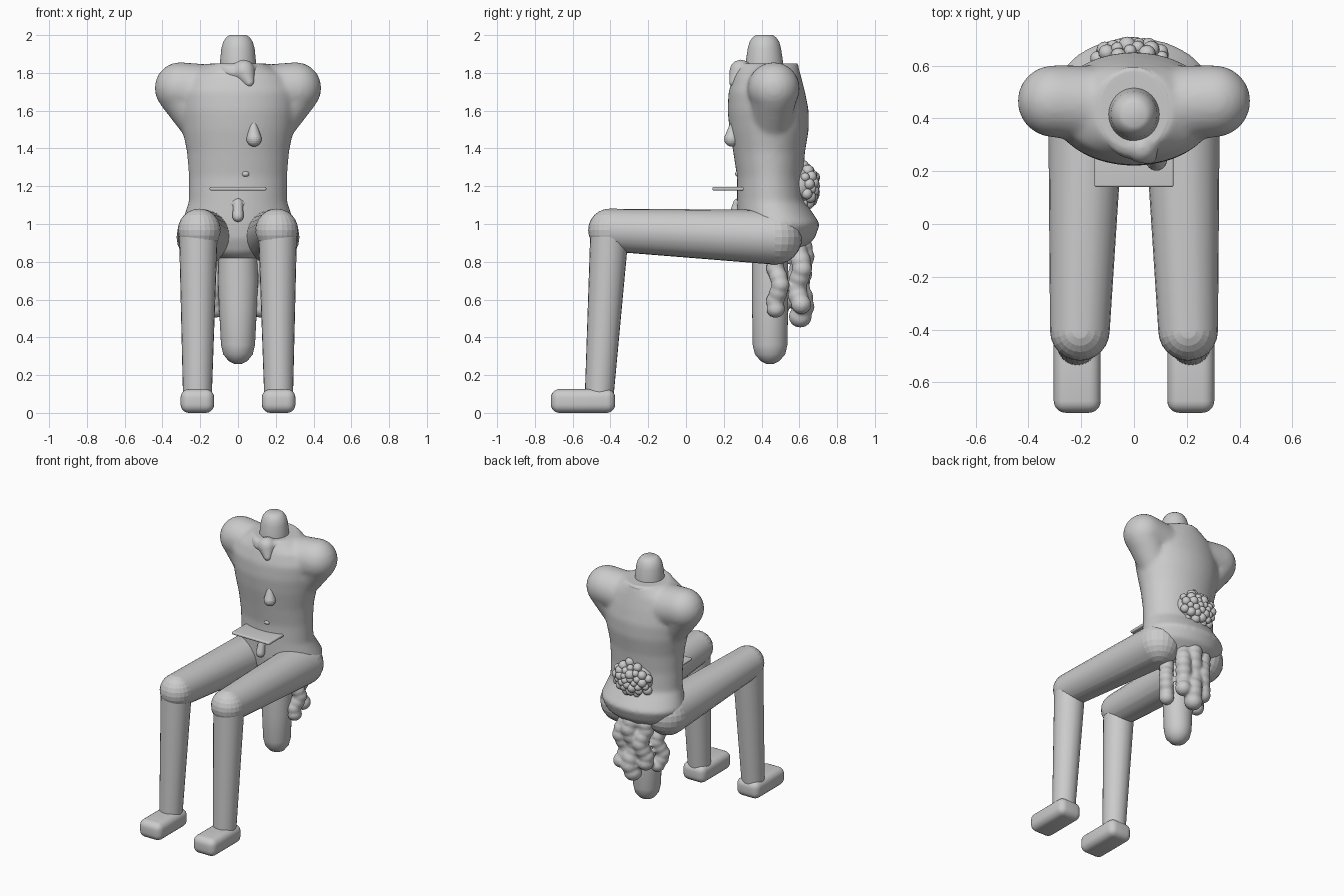
import bpy, bmesh, math, random
from mathutils import Vector, Matrix

cube = bpy.data.objects.get("Cube")
if cube:
    bpy.data.objects.remove(cube)
random.seed(4)

clay = bpy.data.materials.new("grey clay")
clay.use_nodes = True
GREY = (0.6, 0.6, 0.6, 1)
clay.diffuse_color = GREY
clay.node_tree.nodes["Principled BSDF"].inputs["Base Color"].default_value = GREY


def ball(bm, center, size, seg=24):
    """Ellipsoid with radii given by size."""
    m = Matrix.Translation(center) @ Matrix.Diagonal((*size, 1))
    return bmesh.ops.create_uvsphere(bm, u_segments=seg, v_segments=seg // 2,
                                     radius=1, matrix=m)["verts"]


def limb(bm, a, b, ra, rb):
    """Tapered capsule between two points."""
    verts = ball(bm, a, (ra,) * 3) + ball(bm, b, (rb,) * 3)
    hull = bmesh.ops.convex_hull(bm, input=verts)
    extra = set(hull["geom_interior"]) | set(hull["geom_unused"])
    bmesh.ops.delete(bm, geom=[v for v in extra if isinstance(v, bmesh.types.BMVert)],
                     context='VERTS')


def loft(bm, rings, seg=40):
    """Skin of elliptic level rings: z, half width, front y, back y."""
    loops = []
    for z, w, front, back in rings:
        mid, depth = (front + back) / 2, (back - front) / 2
        loops.append([bm.verts.new((w * math.cos(t), mid + depth * math.sin(t), z))
                      for t in (2 * math.pi * i / seg for i in range(seg))])
    for lo, hi in zip(loops, loops[1:]):
        for i in range(seg):
            j = (i + 1) % seg
            bm.faces.new((lo[i], lo[j], hi[j], hi[i]))
    bm.faces.new(loops[0][::-1])
    bm.faces.new(loops[-1])


def finish(bm, name, voxel=0, smooth=0, angle=40):
    """Turn the mesh into a smooth object, optionally fused into one skin."""
    bmesh.ops.recalc_face_normals(bm, faces=bm.faces)
    mesh = bpy.data.meshes.new(name)
    bm.to_mesh(mesh)
    bm.free()
    mesh.materials.append(clay)
    ob = bpy.data.objects.new(name, mesh)
    bpy.context.collection.objects.link(ob)
    if voxel:
        fuse = ob.modifiers.new("fuse", 'REMESH')
        fuse.mode, fuse.voxel_size, fuse.use_smooth_shade = 'VOXEL', voxel, True
        soft = ob.modifiers.new("soften", 'SMOOTH')
        soft.factor, soft.iterations = 0.5, smooth
    else:
        bpy.ops.object.select_all(action='DESELECT')
        ob.select_set(True)
        bpy.context.view_layer.objects.active = ob
        bpy.ops.object.shade_smooth_by_angle(angle=math.radians(angle))
    return ob


def box(name, center, size, bevel):
    bm = bmesh.new()
    bmesh.ops.create_cube(bm, size=1, matrix=Matrix.Translation(center)
                          @ Matrix.Diagonal((*size, 1)))
    bmesh.ops.bevel(bm, geom=bm.edges[:], offset=bevel, segments=5,
                    profile=0.5, affect='EDGES')
    return finish(bm, name)


# Torso with shoulder stumps and buttocks
bm = bmesh.new()
loft(bm, [(0.81, 0.08, 0.36, 0.52), (0.85, 0.18, 0.31, 0.60),
          (0.92, 0.27, 0.28, 0.68), (1.0, 0.30, 0.27, 0.71),
          (1.06, 0.28, 0.27, 0.67), (1.12, 0.26, 0.27, 0.63),
          (1.25, 0.26, 0.27, 0.62), (1.38, 0.27, 0.25, 0.63),
          (1.5, 0.295, 0.23, 0.65), (1.6, 0.31, 0.22, 0.65),
          (1.7, 0.31, 0.225, 0.63), (1.78, 0.27, 0.25, 0.61),
          (1.85, 0.15, 0.28, 0.59)])
for s in (-1, 1):
    limb(bm, (s * 0.1, 0.45, 1.69), (s * 0.305, 0.465, 1.72), 0.15, 0.137)
    limb(bm, (s * 0.2, 0.45, 1.52), (s * 0.3, 0.465, 1.69), 0.1, 0.125)
finish(bm, "torso", 0.014, 8)

# Neck stump with a small flat top
bm = bmesh.new()
loft(bm, [(1.76, 0.1, 0.31, 0.52), (1.85, 0.096, 0.315, 0.515),
          (1.93, 0.088, 0.327, 0.503), (1.965, 0.078, 0.337, 0.493),
          (1.988, 0.062, 0.353, 0.477), (2.0, 0.045, 0.37, 0.46)])
finish(bm, "neck", angle=50)

# Collar with a drip running down the chest
bm = bmesh.new()
loft(bm, [(1.76, 0.11, 0.26, 0.55), (1.8, 0.14, 0.245, 0.58),
          (1.835, 0.152, 0.255, 0.6), (1.85, 0.14, 0.28, 0.59)])
limb(bm, (0.03, 0.29, 1.81), (0.06, 0.255, 1.75), 0.06, 0.027)
finish(bm, "collar", 0.01, 3)

# Legs and feet
for s, side in ((-1, "right"), (1, "left")):
    bm = bmesh.new()
    limb(bm, (s * 0.18, 0.47, 0.93), (s * 0.205, -0.405, 0.968), 0.145, 0.113)
    finish(bm, side + "_thigh")
    bm = bmesh.new()
    limb(bm, (s * 0.21, -0.405, 0.95), (s * 0.215, -0.46, 0.08), 0.102, 0.076)
    finish(bm, side + "_shin")
    box(side + "_foot", (s * 0.215, -0.545, 0.063), (0.178, 0.34, 0.126), 0.045)

# Hanging pillar below the seat
bm = bmesh.new()
loft(bm, [(0.26, 0.02, 0.425, 0.465), (0.275, 0.05, 0.395, 0.495),
          (0.31, 0.078, 0.365, 0.525), (0.36, 0.09, 0.353, 0.537),
          (0.55, 0.1, 0.35, 0.54), (0.7, 0.106, 0.35, 0.54), (0.9, 0.1, 0.35, 0.54)])
finish(bm, "hanging_pillar", angle=60)

# Wavy strands behind the pillar: x, y, lowest z, radius
bm = bmesh.new()
for x, y, low, r in ((-0.13, 0.485, 0.51, 0.05), (0.13, 0.485, 0.51, 0.05),
                     (-0.08, 0.6, 0.55, 0.055), (0.0, 0.605, 0.46, 0.062),
                     (0.08, 0.6, 0.53, 0.055)):
    z, k = low + r * 0.8, 0
    while z < 0.9:
        sway = 0.015 * math.sin(k * 1.3 + x * 30)
        ball(bm, (x + sway, y + sway, z), (r, r, r * 0.95), 16)
        z, k = z + r * 0.85, k + 1
finish(bm, "wavy_strands", 0.01, 4)

# Cluster of small bumps on the lower back
bm = bmesh.new()
ball(bm, (-0.01, 0.6, 1.2), (0.14, 0.085, 0.11))
for k in range(34):
    a, d = k * 2.4, math.sqrt((k + 0.5) / 34)
    r = random.uniform(0.022, 0.034)
    ball(bm, (-0.01 + 0.14 * d * math.cos(a), 0.6 + 0.085 * math.sqrt(1 - d * d),
              1.2 + 0.11 * d * math.sin(a)), (r, r, r), 16)
finish(bm, "back_bumps", angle=50)

# Flat shelf at the waist
box("waist_shelf", (0, 0.23, 1.187), (0.3, 0.18, 0.02), 0.008)

# Teardrop on the chest and small navel
bm = bmesh.new()
limb(bm, (0.085, 0.242, 1.45), (0.08, 0.252, 1.535), 0.04, 0.016)
finish(bm, "chest_drop")
bm = bmesh.new()
ball(bm, (0.04, 0.275, 1.265), (0.02, 0.015, 0.015))
finish(bm, "navel")

# Small relief on the lower front
bm = bmesh.new()
limb(bm, (0, 0.275, 1.11), (0, 0.255, 1.04), 0.026, 0.03)
for s in (-1, 1):
    limb(bm, (0, 0.285, 1.105), (s * 0.08, 0.295, 1.125), 0.02, 0.016)
finish(bm, "front_relief", 0.007, 3)
